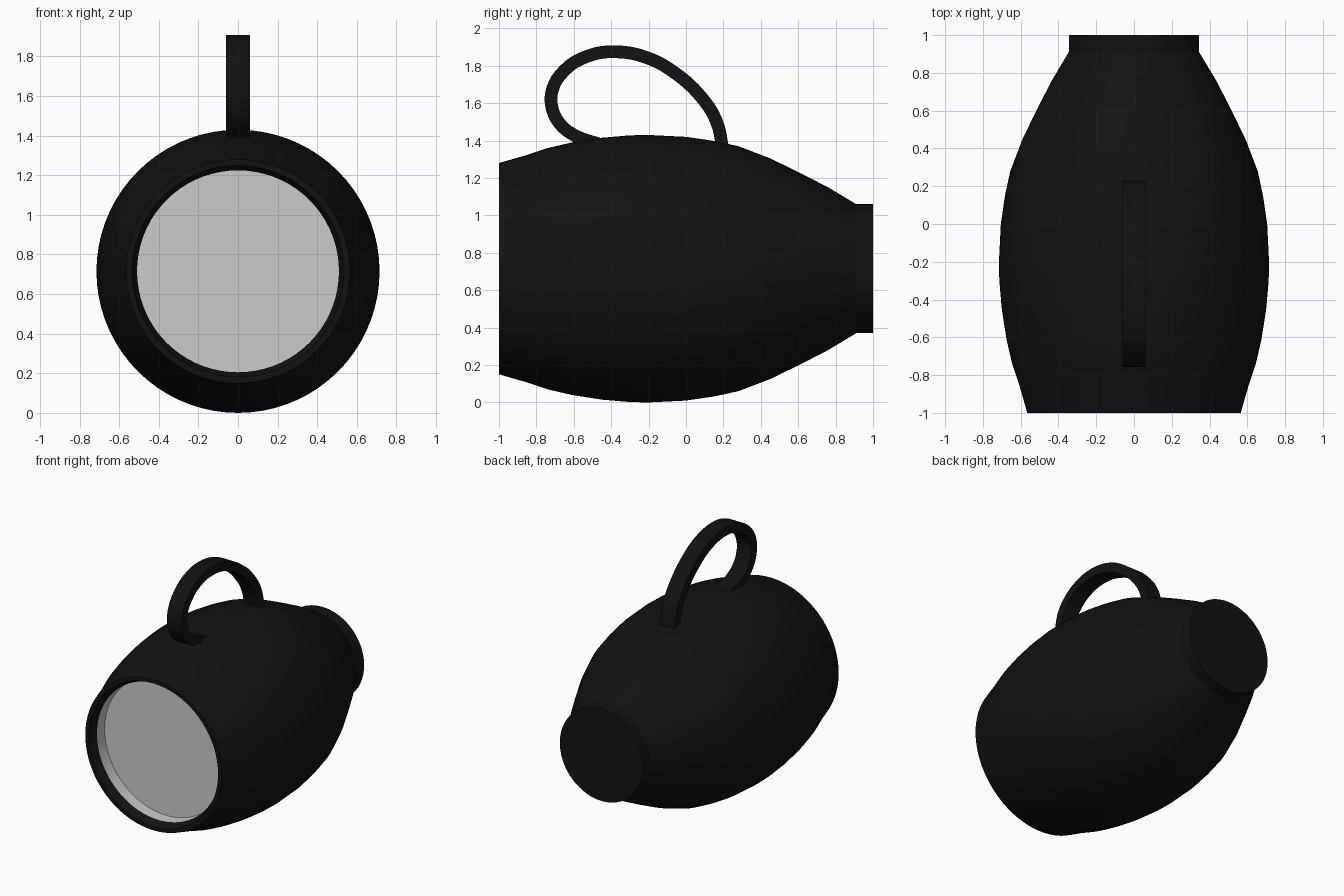
import bpy
import bmesh
from math import cos, sin, pi, radians

cube = bpy.data.objects.get("Cube")
if cube:
    bpy.data.objects.remove(cube, do_unlink=True)

AXIS_Z = 0.715
SEGMENTS = 72


def material(name, color):
    mat = bpy.data.materials.new(name)
    mat.use_nodes = True
    mat.diffuse_color = color
    bsdf = mat.node_tree.nodes["Principled BSDF"]
    bsdf.inputs["Base Color"].default_value = color
    return mat


def smooth(obj, angle):
    bpy.ops.object.select_all(action="DESELECT")
    obj.select_set(True)
    bpy.context.view_layer.objects.active = obj
    bpy.ops.object.shade_smooth_by_angle(angle=radians(angle))


def lathe(name, profile):
    """Turn (radius, y) points around the lengthwise axis."""
    bm = bmesh.new()
    rings = []
    for r, y in profile:
        angles = [2 * pi * j / SEGMENTS for j in range(SEGMENTS)]
        rings.append([bm.verts.new((r * cos(a), y, r * sin(a))) for a in angles])
    for ring, after in zip(rings, rings[1:]):
        for j in range(SEGMENTS):
            k = (j + 1) % SEGMENTS
            bm.faces.new((ring[j], after[j], after[k], ring[k]))
    bmesh.ops.remove_doubles(bm, verts=bm.verts, dist=1e-5)
    mesh = bpy.data.meshes.new(name)
    bm.to_mesh(mesh)
    bm.free()
    obj = bpy.data.objects.new(name, mesh)
    obj.location.z = AXIS_Z
    bpy.context.collection.objects.link(obj)
    smooth(obj, 25)
    return obj


black = material("black_plastic", (0.006, 0.006, 0.006, 1))

# Barrel-shaped body with bevelled front rim and short rear neck
body = lathe("body", [
    (0.51, -0.94), (0.535, -1), (0.565, -1), (0.605, -0.86), (0.645, -0.74),
    (0.675, -0.61), (0.7, -0.45), (0.713, -0.3), (0.715, -0.2), (0.705, 0),
    (0.683, 0.15), (0.655, 0.28), (0.59, 0.45), (0.512, 0.61), (0.435, 0.76),
    (0.345, 0.91), (0.345, 1), (0, 1),
])
body.data.materials.append(black)

# Recessed lens with its cup wall, left plain grey
lathe("lens", [(0, -0.85), (0.51, -0.85), (0.51, -0.94)])

# Strap handle: a flat ribbon along a side-view path, thickened
path = [
    (0.2, 1.34), (0.16, 1.51), (0.075, 1.64), (-0.05, 1.755), (-0.2, 1.84),
    (-0.38, 1.875), (-0.53, 1.85), (-0.65, 1.775), (-0.715, 1.67),
    (-0.715, 1.57), (-0.67, 1.485), (-0.59, 1.425), (-0.46, 1.38),
]
curve = bpy.data.curves.new("handle", "CURVE")
curve.dimensions = "2D"
curve.fill_mode = "NONE"
curve.extrude = 0.06
curve.resolution_u = 4
spline = curve.splines.new("BEZIER")
spline.bezier_points.add(len(path) - 1)
for point, (y, z) in zip(spline.bezier_points, path):
    point.co = (y, z, 0)
    point.handle_left_type = point.handle_right_type = "AUTO"
handle = bpy.data.objects.new("handle", curve)
handle.rotation_euler = (pi / 2, 0, pi / 2)
bpy.context.collection.objects.link(handle)
solid = handle.modifiers.new("thickness", "SOLIDIFY")
solid.thickness = 0.068
solid.offset = 0
bpy.ops.object.select_all(action="DESELECT")
handle.select_set(True)
bpy.context.view_layer.objects.active = handle
bpy.ops.object.convert(target="MESH")
handle = bpy.context.view_layer.objects.active
handle.data.materials.clear()
handle.data.materials.append(black)
smooth(handle, 35)
